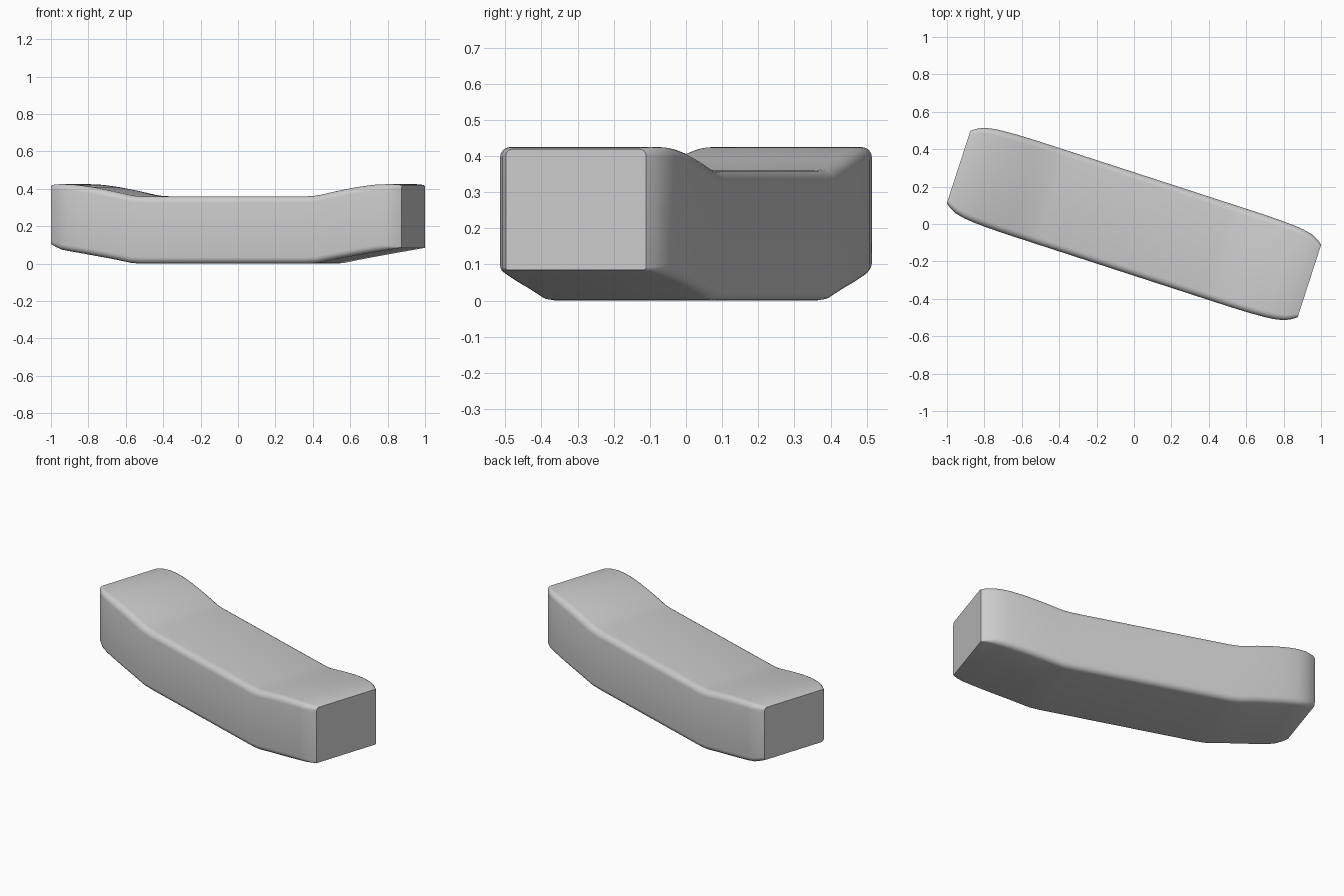
import bpy, bmesh, math
from mathutils import Matrix

if "Cube" in bpy.data.objects:
    bpy.data.objects.remove(bpy.data.objects["Cube"])

# Stations from the middle bend to the tip: distance, half width, bottom z, top z, edge radius
HALF = [
    (0.46, 0.263, 0.000, 0.360, 0.035),
    (0.52, 0.263, 0.003, 0.364, 0.035),
    (0.63, 0.263, 0.025, 0.388, 0.035),
    (0.74, 0.261, 0.044, 0.409, 0.035),
    (0.82, 0.257, 0.058, 0.420, 0.034),
    (0.87, 0.252, 0.066, 0.424, 0.032),
    (0.92, 0.242, 0.074, 0.425, 0.030),
    (0.96, 0.223, 0.081, 0.424, 0.026),
    (0.986, 0.204, 0.085, 0.419, 0.018),
]


def section(hw, zb, zt, rb, rt, n=5):
    """Rounded rectangle across the bar, as (across, z) pairs."""
    pts = []
    corners = [(hw, zb, rb, -90, -1, 1), (hw, zt, rt, 0, -1, -1),
               (-hw, zt, rt, 90, 1, -1), (-hw, zb, rb, 180, 1, 1)]
    for x, z, r, start, sx, sz in corners:
        for i in range(n + 1):
            a = math.radians(start + 90 * i / n)
            pts.append((x + sx * r + r * math.cos(a), z + sz * r + r * math.sin(a)))
    return pts


# Bent bar lofted through both ends; the left tip has a rounder underside
bm = bmesh.new()
stations = [(-1, s) for s in reversed(HALF)] + [(1, s) for s in HALF]
rings = []
for side, (u, hw, zb, zt, r) in stations:
    tip = max(0.0, (u - 0.9) / 0.086)
    if side < 0:
        zb += 0.018 * tip ** 2
        rb = r
    else:
        rb = r + (0.006 - r) * tip
    rings.append([bm.verts.new((side * u, v, z)) for v, z in section(hw, zb, zt, rb, r)])
for a, b in zip(rings, rings[1:]):
    for i in range(len(a)):
        j = (i + 1) % len(a)
        bm.faces.new((a[i], a[j], b[j], b[i]))
bm.faces.new(rings[0])
bm.faces.new(rings[-1])
bmesh.ops.recalc_face_normals(bm, faces=bm.faces)

# Turn the bar diagonally on the ground
bmesh.ops.transform(bm, matrix=Matrix.Rotation(math.radians(-18), 4, 'Z'), verts=bm.verts)
mesh = bpy.data.meshes.new("bent_bar")
bm.to_mesh(mesh)
bm.free()
bar = bpy.data.objects.new("bent_bar", mesh)
bpy.context.collection.objects.link(bar)
bpy.context.view_layer.objects.active = bar
bar.select_set(True)
bpy.ops.object.shade_smooth_by_angle(angle=math.radians(40))
